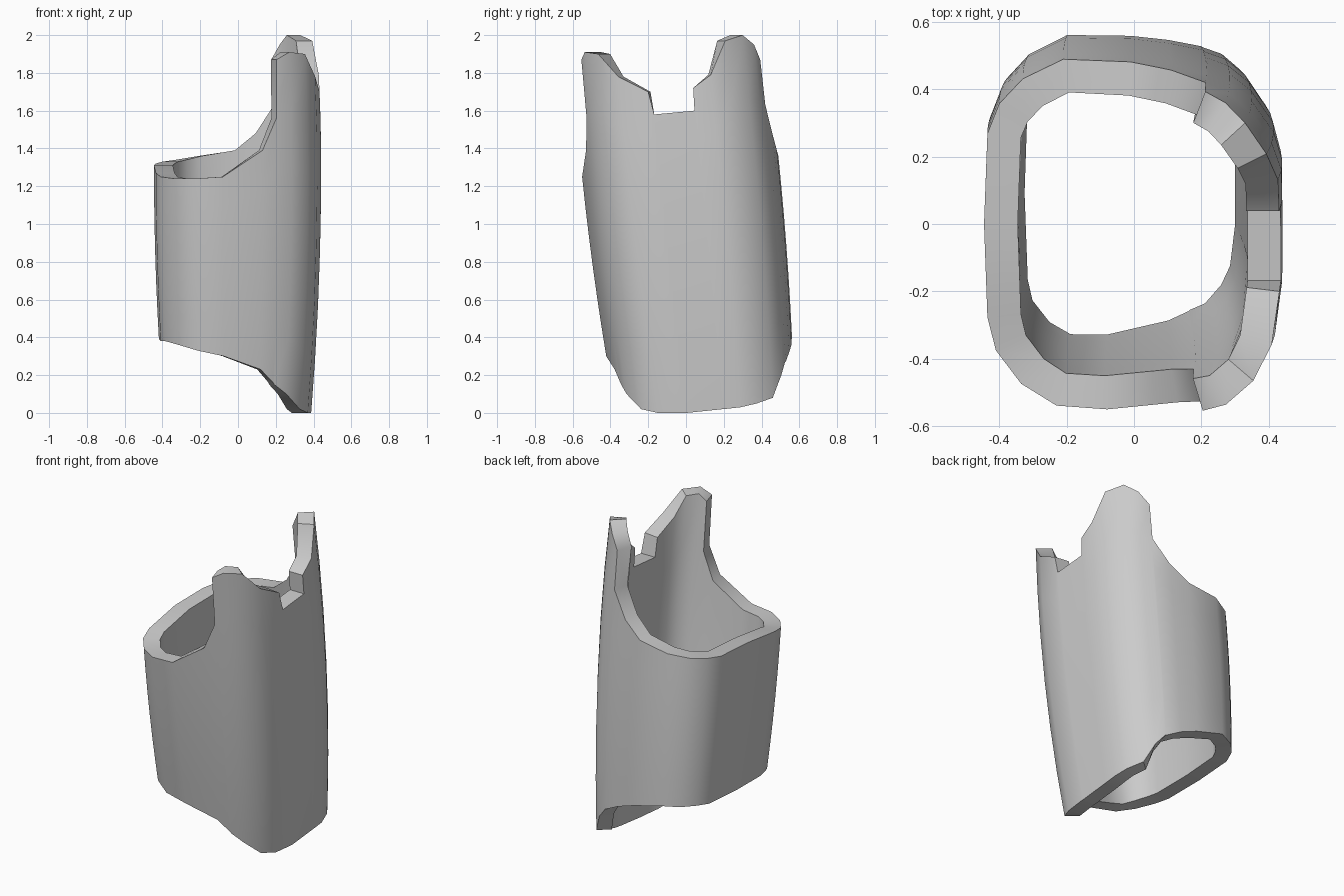
import bpy, bmesh
from mathutils import Vector

cube = bpy.data.objects.get("Cube")
if cube:
    bpy.data.objects.remove(cube, do_unlink=True)

WALL = 0.1
LEVELS = 6

# Plan outline with the lower and upper edge heights: x, y, bottom, top
columns = [
    # notch side and tall rear tab
    (.44, .075, .02, 1.6), (.44, .08, .02, 1.72), (.44, .18, .03, 1.79),
    (.415, .275, .05, 1.97), (.35, .37, .08, 2), (.285, .425, .2, 1.95),
    (.22, .45, .27, 1.87), (.215, .453, .27, 1.63),
    # low back and right side
    (.11, .475, .32, 1.48), (-.01, .49, .36, 1.39), (-.21, .495, .41, 1.36),
    (-.33, .435, .41, 1.34), (-.4, .36, .41, 1.33), (-.435, .27, .4, 1.32),
    (-.445, 0, .39, 1.31), (-.435, -.28, .38, 1.27), (-.41, -.38, .38, 1.25),
    # front
    (-.335, -.48, .36, 1.24), (-.23, -.545, .33, 1.24), (-.08, -.555, .3, 1.25),
    (.13, -.52, .23, 1.39), (.205, -.5, .16, 1.56), (.212, -.497, .15, 1.87),
    # front tab back to the notch
    (.285, -.475, .1, 1.91), (.37, -.405, .02, 1.9), (.42, -.31, 0, 1.78),
    (.44, -.16, 0, 1.7), (.44, -.14, 0, 1.58),
]
count = len(columns)


def place(plan, z):
    """Lean the wall forward with height and draw it in at both ends."""
    reach = (z - 1.3) / 1.3
    pull_x, pull_y = (.2, 0) if reach > 0 else (.12, .1)
    x = plan.x * (1 - pull_x * reach ** 2)
    y = plan.y * (1 - pull_y * reach ** 2) - .1 * (z - 1.3)
    return Vector((x, y, z))


def inward(index):
    """Horizontal direction from the outer wall to the inner wall."""
    before = Vector(columns[index - 1][:2])
    after = Vector(columns[(index + 1) % count][:2])
    along = (after - before).normalized()
    return Vector((-along.y, along.x))


def make_wall(bm, depth):
    """Return rows of vertices from the lower edge to the upper edge."""
    rows = []
    for level in range(LEVELS + 1):
        row = []
        for index, (x, y, low, high) in enumerate(columns):
            plan = Vector((x, y)) + inward(index) * depth
            z = low + (high - low) * level / LEVELS
            row.append(bm.verts.new(place(plan, z)))
        rows.append(row)
    return rows


def bridge(bm, lower, upper):
    for i in range(count):
        j = (i + 1) % count
        bm.faces.new((lower[i], lower[j], upper[j], upper[i]))


# Shell: outer wall, inner wall and the two rims
bm = bmesh.new()
outer = make_wall(bm, 0)
inner = make_wall(bm, WALL)
for level in range(LEVELS):
    bridge(bm, outer[level], outer[level + 1])
    bridge(bm, inner[level + 1], inner[level])
bridge(bm, outer[-1], inner[-1])
bridge(bm, inner[0], outer[0])
bmesh.ops.recalc_face_normals(bm, faces=bm.faces)
mesh = bpy.data.meshes.new("guard_shell")
bm.to_mesh(mesh)
bm.free()

shell = bpy.data.objects.new("guard_shell", mesh)
bpy.context.collection.objects.link(shell)

# Plain grey material
grey = bpy.data.materials.new("plain_grey")
grey.use_nodes = True
colour = (.6, .6, .6, 1)
grey.diffuse_color = colour
grey.node_tree.nodes["Principled BSDF"].inputs["Base Color"].default_value = colour
mesh.materials.append(grey)

# Smooth walls with crisp rims
bpy.ops.object.select_all(action="DESELECT")
shell.select_set(True)
bpy.context.view_layer.objects.active = shell
bpy.ops.object.shade_smooth_by_angle(angle=.7)
